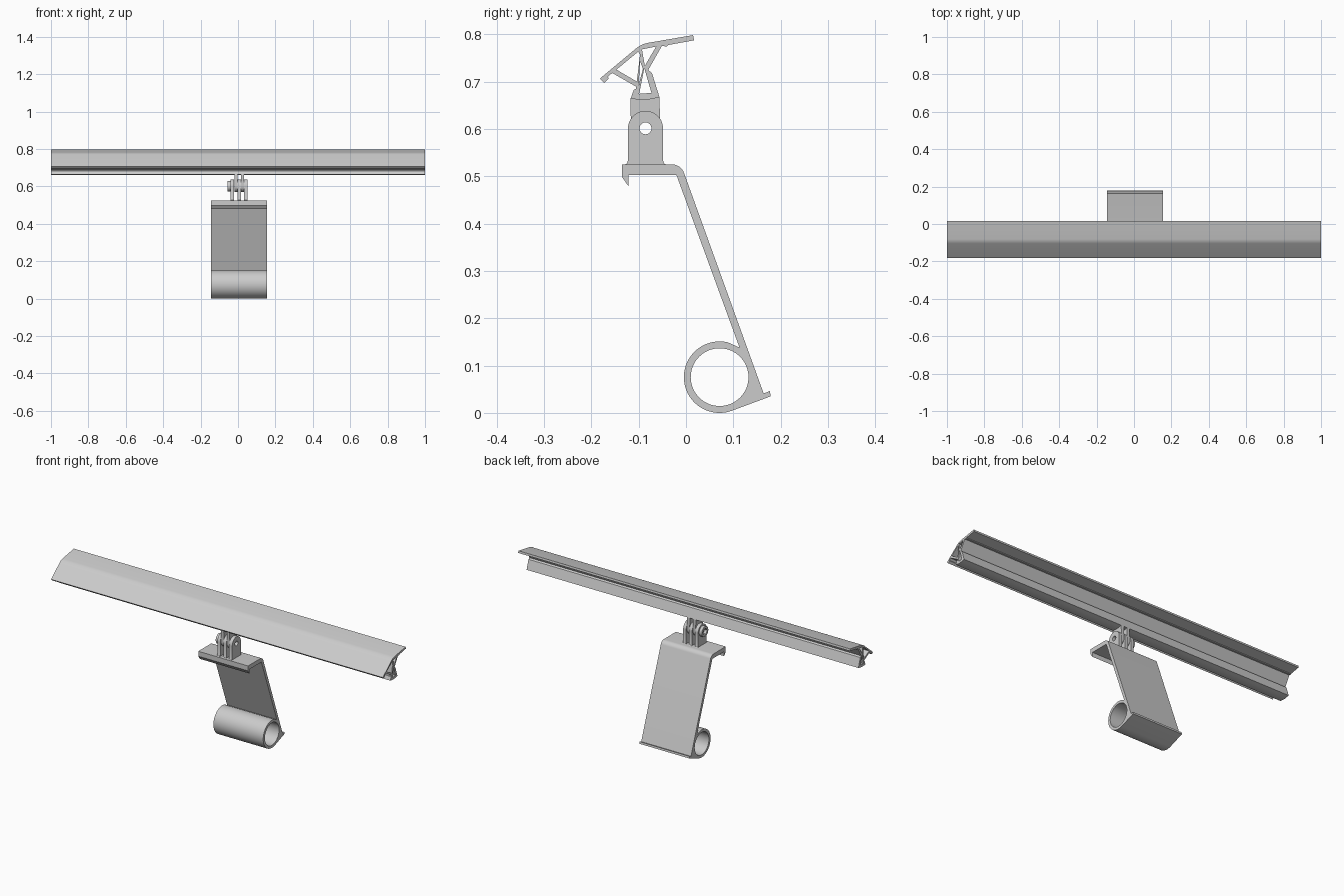
import bpy, bmesh
from math import cos, sin, radians
from mathutils import Matrix

if "Cube" in bpy.data.objects:
    bpy.data.objects.remove(bpy.data.objects["Cube"])

# local x, y, z of a profile become world y, z, x
SIDE = Matrix(((0, 0, 1, 0), (1, 0, 0, 0), (0, 1, 0, 0), (0, 0, 0, 1)))
PIN = (-0.0855, 0.601)


def arc(c, r, a0, a1, n):
    angles = [radians(a0 + (a1 - a0) * i / n) for i in range(n + 1)]
    return [(c[0] + r * cos(a), c[1] + r * sin(a)) for a in angles]


def circle(c, r, n=48):
    return arc(c, r, 0, 360, n)[:-1]


def extrude(name, loops, x0, x1):
    """Extrude a side profile (first loop) with holes (other loops) along x."""
    cu = bpy.data.curves.new(name + "_profile", 'CURVE')
    cu.dimensions = '2D'
    cu.fill_mode = 'BOTH'
    cu.extrude = (x1 - x0) / 2
    for loop in loops:
        s = cu.splines.new('POLY')
        s.points.add(len(loop) - 1)
        for p, (y, z) in zip(s.points, loop):
            p.co = (y, z, 0, 1)
        s.use_cyclic_u = True
    tmp = bpy.data.objects.new(name + "_tmp", cu)
    bpy.context.collection.objects.link(tmp)
    bpy.context.view_layer.update()
    dg = bpy.context.evaluated_depsgraph_get()
    me = bpy.data.meshes.new_from_object(tmp.evaluated_get(dg))
    bpy.data.objects.remove(tmp)
    me.name = name
    me.transform(Matrix.Translation(((x0 + x1) / 2, 0, 0)) @ SIDE)
    bm = bmesh.new()
    bm.from_mesh(me)
    bmesh.ops.remove_doubles(bm, verts=bm.verts, dist=1e-5)
    bmesh.ops.recalc_face_normals(bm, faces=bm.faces)
    bm.to_mesh(me)
    bm.free()
    ob = bpy.data.objects.new(name, me)
    bpy.context.collection.objects.link(ob)
    bpy.ops.object.select_all(action='DESELECT')
    ob.select_set(True)
    bpy.context.view_layer.objects.active = ob
    bpy.ops.object.shade_smooth_by_angle(angle=radians(30))
    return ob


# bracket: hooked top plate, slanted arm, and tube with a lip at the foot
TUBE = (0.071, 0.0755)
bracket = ([(-0.135, 0.525), (-0.135, 0.498), (-0.121, 0.478), (-0.121, 0.502),
            (-0.020, 0.502), (0.113, 0.138)]
           + arc(TUBE, 0.0755, 77, 289, 48)
           + [(0.179, 0.035), (0.177, 0.046), (0.164, 0.041)]
           + arc((-0.030, 0.4975), 0.0275, 20, 90, 10))
extrude("bracket_arm", [bracket, circle(TUBE, 0.061, 64)], -0.145, 0.155)

# three lower hinge prongs with small flared feet
lower = ([(-0.131, 0.523), (-0.125, 0.527), (-0.1225, 0.533)]
         + arc(PIN, 0.037, 180, 0, 24)
         + [(-0.0485, 0.533), (-0.046, 0.527), (-0.040, 0.523)])
for i, x in enumerate((-0.039, -0.003, 0.033)):
    extrude(f"lower_prong_{i + 1}", [lower, circle(PIN, 0.0125)], x, x + 0.018)

# two upper hinge prongs hanging from the rail
upper = [(-0.117, 0.664), (-0.088, 0.661), (-0.056, 0.667)] + arc(PIN, 0.031, 0, -180, 24)
for i, x in enumerate((-0.020, 0.016)):
    extrude(f"upper_prong_{i + 1}", [upper, circle(PIN, 0.0125)], x, x + 0.016)

# nut holder on the outer prong, with a hexagonal pocket
extrude("nut_holder", [circle(PIN, 0.028), circle(PIN, 0.018, 6)], -0.055, -0.039)

# rail: bent top plate on a trussed web
rail = [(-0.182, 0.706), (-0.104, 0.771), (-0.098, 0.775), (-0.090, 0.779), (-0.081, 0.7815),
        (0.015, 0.798), (0.017, 0.787), (-0.038, 0.777), (-0.040, 0.774), (-0.051, 0.775),
        (-0.080, 0.724), (-0.072, 0.718), (-0.056, 0.667), (-0.072, 0.663), (-0.088, 0.661),
        (-0.103, 0.662), (-0.117, 0.664), (-0.110, 0.683), (-0.106, 0.684), (-0.105, 0.689),
        (-0.156, 0.718), (-0.165, 0.710), (-0.163, 0.706), (-0.173, 0.697)]
holes = [[(-0.147, 0.725), (-0.101, 0.763), (-0.097, 0.757), (-0.104, 0.700)],
         [(-0.093, 0.768), (-0.063, 0.774), (-0.087, 0.733)],
         [(-0.097, 0.743), (-0.091, 0.727), (-0.100, 0.692)],
         [(-0.088, 0.728), (-0.073, 0.676), (-0.099, 0.674)]]
for name, x0, x1 in (("rail_left", -1, 0), ("rail_right", 0, 1)):
    extrude(name, [rail] + holes, x0, x1)
